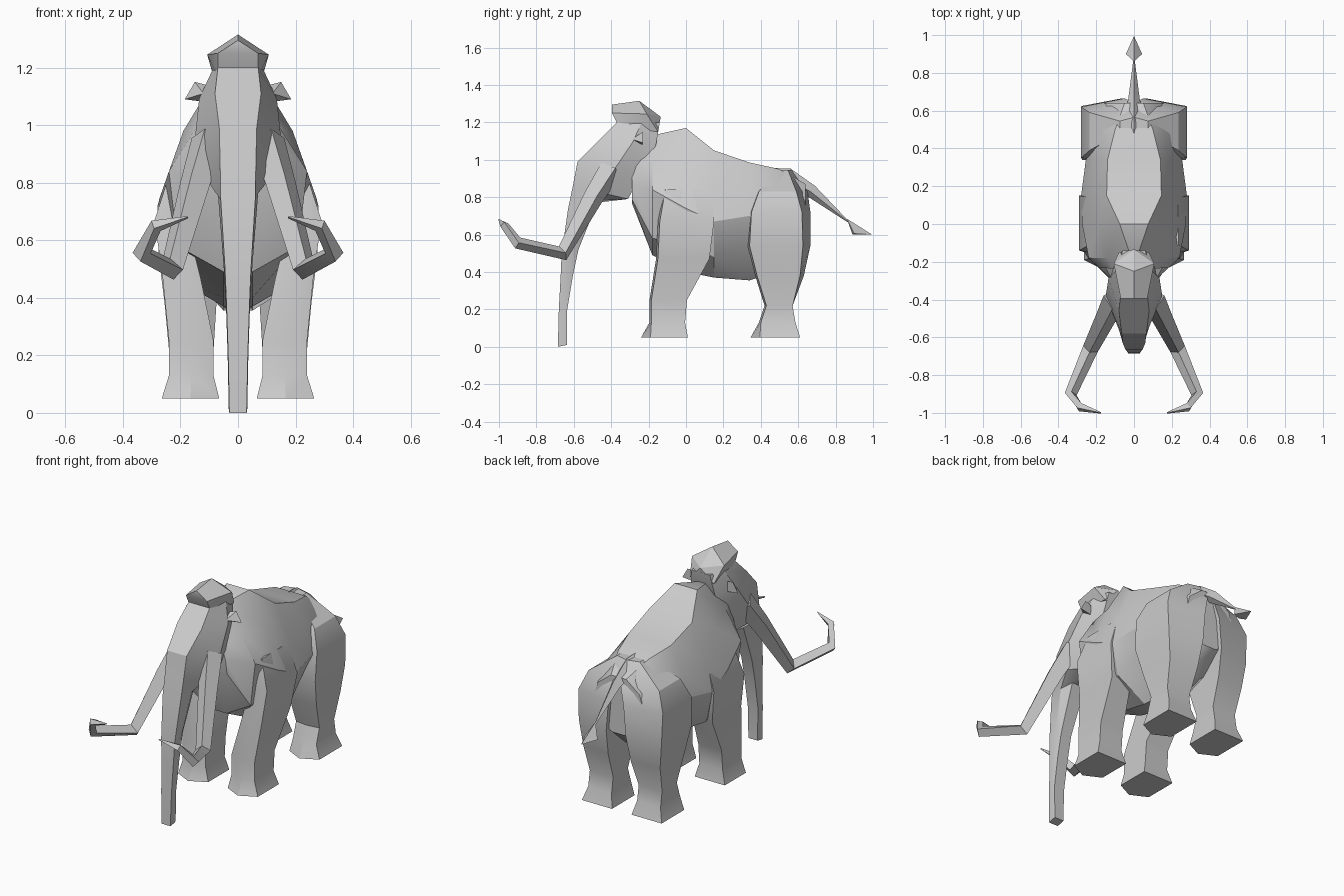
import bpy, bmesh, math
from mathutils import Vector


def finish(name, bm, mirror=False):
    bmesh.ops.recalc_face_normals(bm, faces=bm.faces)
    me = bpy.data.meshes.new(name)
    bm.to_mesh(me)
    bm.free()
    ob = bpy.data.objects.new(name, me)
    bpy.context.collection.objects.link(ob)
    if mirror:
        ob.modifiers.new("Mirror", 'MIRROR').use_mirror_merge = False
    bpy.ops.object.select_all(action='DESELECT')
    ob.select_set(True)
    bpy.context.view_layer.objects.active = ob
    bpy.ops.object.shade_smooth_by_angle(angle=math.radians(28))
    return ob


def loft(name, rings, mirror=False):
    bm = bmesh.new()
    vs = [[bm.verts.new(p) for p in r] for r in rings]
    n = len(rings[0])
    for a, b in zip(vs, vs[1:]):
        for i in range(n):
            j = (i + 1) % n
            bm.faces.new((a[i], a[j], b[j], b[i]))
    bm.faces.new(vs[0])
    bm.faces.new(vs[-1])
    return finish(name, bm, mirror)


def hull(name, pts, mirror=False):
    bm = bmesh.new()
    for p in pts:
        bm.verts.new(p)
    bmesh.ops.convex_hull(bm, input=bm.verts)
    return finish(name, bm, mirror)


def both(half):
    return half + [(-x, y, z) for x, y, z in reversed(half)]


# Body: half sections (x, z) along y, from spine to belly
body = [
    (-.29, [(.02, 1.04), (.08, 1.0), (.12, .87), (.13, .79), (.03, .77)]),
    (-.18, [(.015, 1.13), (.14, 1.0), (.24, .84), (.21, .58), (.05, .49)]),
    (0, [(.075, 1.17), (.19, .98), (.275, .74), (.20, .55), (.05, .40)]),
    (.15, [(.145, 1.05), (.24, .84), (.28, .67), (.24, .48), (.05, .37)]),
    (.34, [(.14, .985), (.215, .84), (.255, .70), (.20, .58), (.05, .355)]),
    (.50, [(.10, .95), (.20, .84), (.25, .65), (.20, .52), (.05, .41)]),
    (.64, [(.05, .87), (.14, .80), (.18, .66), (.12, .57), (.04, .53)]),
]
loft("body", [both([(x, y, z) for x, z in half]) for y, half in body])


# Legs: (z, x inner, x outer, y front, y back, toe bulge, outer back trim)
def leg(name, levels):
    loft(name, [[(xi, yb, z), (xi, yf + toe, z), ((xi + xo) / 2, yf, z),
                 (xo, yf + toe, z), (xo, yb - trim, z)]
                for z, xi, xo, yf, yb, toe, trim in levels], True)


leg("front_leg", [
    (.05, .065, .265, -.24, .01, .05, 0), (.13, .085, .24, -.195, -.005, .01, 0),
    (.25, .085, .24, -.195, .005, .01, 0), (.47, .13, .262, -.16, .125, .01, 0),
    (.67, .18, .29, -.15, .15, .01, 0), (.84, .14, .235, -.12, .14, .01, 0)])
leg("hind_leg", [
    (.05, .065, .265, .345, .61, .05, 0), (.13, .085, .24, .39, .585, .01, 0),
    (.22, .085, .24, .42, .57, .01, 0), (.38, .075, .255, .37, .63, .01, .02),
    (.54, .065, .275, .33, .665, .01, .04), (.72, .05, .28, .34, .665, .01, .045),
    (.83, .02, .235, .38, .65, .01, .06), (.945, .0, .075, .47, .565, .01, .02)])

# Head and trunk: front (y, z), back (y, z), widths front / side / back
head = [
    (-.37, 1.20, -.14, 1.20, .07, .085, .06),
    (-.46, 1.11, -.16, 1.08, .08, .135, .08),
    (-.58, .99, -.24, .92, .065, .15, .10),
    (-.605, .86, -.31, .79, .062, .115, .08),
    (-.63, .74, -.47, .78, .06, .07, .045),
    (-.665, .50, -.575, .52, .045, .05, .035),
    (-.67, .38, -.605, .38, .04, .042, .035),
    (-.68, .20, -.635, .20, .034, .036, .034),
    (-.685, 0, -.635, .01, .03, .032, .03),
]
rings = []
for yf, zf, yb, zb, wf, wm, wb in head:
    mid = (wm, yf + (yb - yf) * .58, zf + (zb - zf) * .58)
    rings.append(both([(wf, yf, zf), mid, (wb, yb, zb)]))
loft("head_and_trunk", rings)

# Hair crown on top of the head
crown = [(0, -.25, 1.315), (.07, -.395, 1.25), (0, -.395, 1.295),
         (.107, -.21, 1.245), (0, -.135, 1.23), (.07, -.355, 1.17), (.08, -.15, 1.15)]
hull("crown", crown + [(-x, y, z) for x, y, z in crown])

# Ears
hull("ear", [(.11, -.235, 1.14), (.11, -.235, 1.08), (.12, -.29, 1.11),
             (.15, -.23, 1.15), (.185, -.23, 1.09)], True)

# Tusks: square section swept along a path
path = [Vector(p) for p in ((.10, -.40, .95), (.148, -.495, .80), (.23, -.66, .50),
                            (.335, -.90, .555), (.285, -.97, .65), (.175, -1.0, .68))]
radii = (.065, .055, .042, .032, .024, .004)
rings = []
for i, (p, r) in enumerate(zip(path, radii)):
    t = (path[min(i + 1, 5)] - path[max(i - 1, 0)]).normalized()
    u = t.cross(Vector((1, .3, 0))).normalized()
    v = t.cross(u)
    rings.append([p + r * (u * math.cos(a) + v * math.sin(a))
                  for a in (k * math.pi / 2 for k in range(4))])
loft("tusk", rings, True)

# Tail and its tuft
tail = [(.48, .955, .06, .06), (.56, .952, .06, .08), (.69, .86, .03, .05),
        (.87, .672, .004, .006)]
loft("tail", [[(0, y, z), (w, y - d * .5, z - d * .6), (0, y - d, z - d),
               (-w, y - d * .5, z - d * .6)] for y, z, w, d in tail])
hull("tail_tuft", [(0, .86, .685), (.043, .90, .605), (-.043, .90, .605),
                   (0, .995, .6), (0, .89, .6)])
